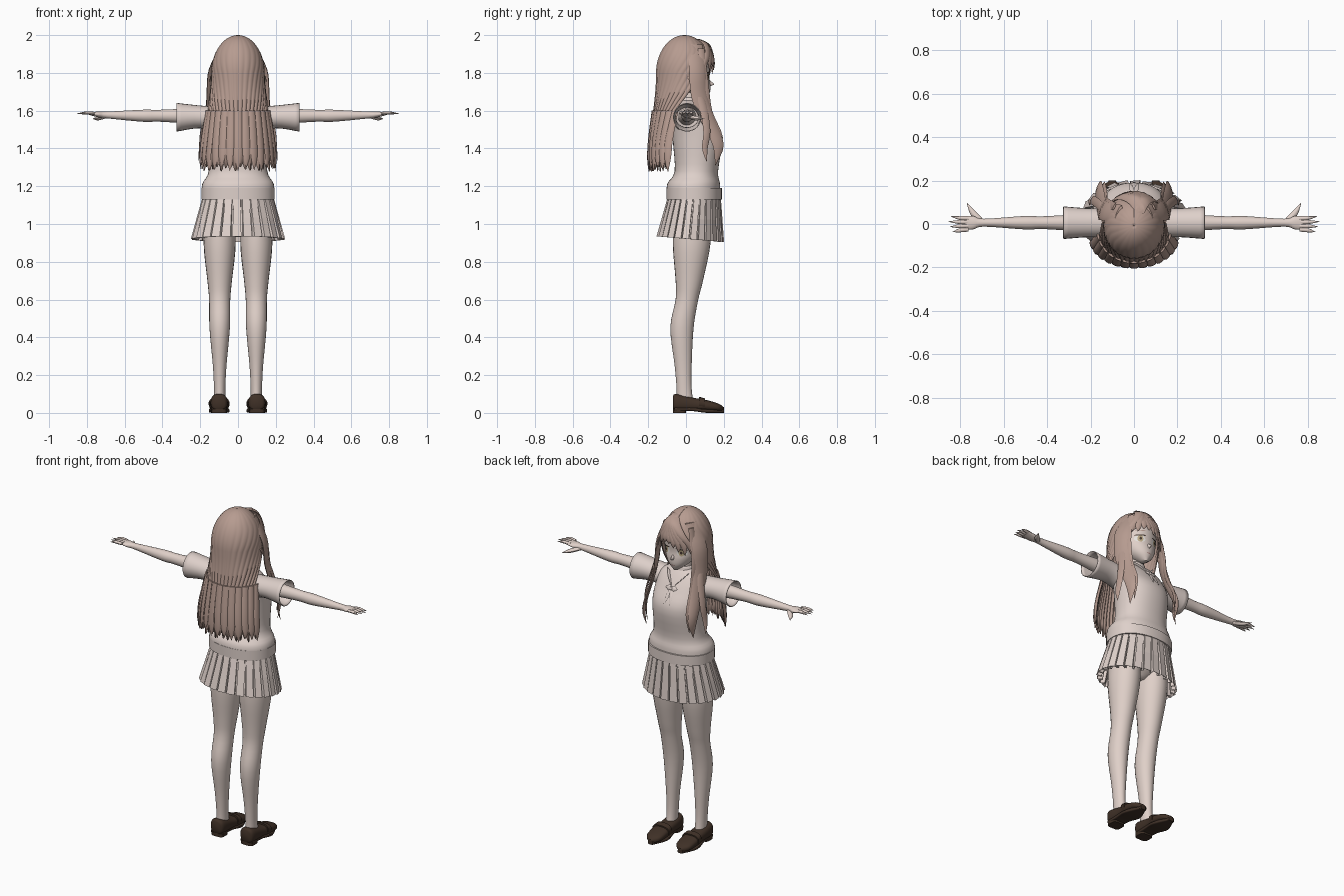
import bpy
import bmesh
import math
from math import sin, cos, pi, radians
from mathutils import Vector
from mathutils.bvhtree import BVHTree

default_cube = bpy.data.objects.get("Cube")
if default_cube:
    bpy.data.objects.remove(default_cube)


def material(name, *colour):
    mat = bpy.data.materials.new(name)
    mat.use_nodes = True
    mat.diffuse_color = (*colour, 1)
    shader = mat.node_tree.nodes["Principled BSDF"]
    shader.inputs["Base Color"].default_value = (*colour, 1)
    return mat


SKIN = material("pale skin", .74, .63, .58)
CLOTH = material("pale cloth", .73, .63, .59)
HAIR = material("rose brown hair", .47, .33, .28)
LEATHER = material("dark leather", .05, .03, .02)
WHITE = material("eye white", .85, .82, .78)
IRIS = material("tan iris", .5, .4, .24)
LASH = material("dark lash", .06, .04, .03)
LIP = material("lip", .45, .27, .25)
SIDES = ((1, "left"), (-1, "right"))
parts = []


def finish(name, bm, mat, solid=0):
    bmesh.ops.recalc_face_normals(bm, faces=bm.faces)
    mesh = bpy.data.meshes.new(name)
    bm.to_mesh(mesh)
    bm.free()
    mesh.materials.append(mat)
    part = bpy.data.objects.new(name, mesh)
    bpy.context.collection.objects.link(part)
    parts.append(part)
    if solid:
        part.modifiers.new("thickness", "SOLIDIFY").thickness = solid
    return part


def smooth(rows, steps=4):
    """Catmull-Rom curve through rows of equal length."""
    result = []
    last = len(rows) - 1
    for i in range(last):
        before, start, end, after = (rows[max(0, min(last, i + k))] for k in (-1, 0, 1, 2))
        for step in range(steps):
            t = step / steps
            result.append([b + t / 2 * (c - a + t * (2*a - 5*b + 4*c - d + t * (3*(b - c) + d - a)))
                           for a, b, c, d in zip(before, start, end, after)])
    return result + [list(rows[-1])]


def bridge(bm, rows, closed=True):
    grid = [[bm.verts.new(point) for point in row] for row in rows]
    for low, high in zip(grid, grid[1:]):
        count = len(low)
        for j in range(count if closed else count - 1):
            k = (j + 1) % count
            bm.faces.new((low[j], low[k], high[k], high[j]))
    return grid


def loft(name, rings, mat, sides=24, power=2, caps=True, solid=0):
    """Skin a smooth body through rings given as centre and two half axes."""
    def bulge(value):
        return math.copysign(abs(value) ** (2 / power), value)

    turns = [2 * pi * j / sides for j in range(sides)]
    rows = []
    for ring in smooth([[*c, *u, *v] for c, u, v in rings]):
        centre, u, v = Vector(ring[:3]), Vector(ring[3:6]), Vector(ring[6:])
        rows.append([centre + u * bulge(cos(a)) + v * bulge(sin(a)) for a in turns])
    bm = bmesh.new()
    grid = bridge(bm, rows)
    if caps:
        bm.faces.new(grid[0])
        bm.faces.new(grid[-1])
    return finish(name, bm, mat, solid)


def upright(rows, x=0):
    """Rows of height, half width, back, front."""
    return [((x, (back + front) / 2, z), (half, 0, 0), (0, (front - back) / 2, 0))
            for z, half, back, front in rows]


def sideways(rows, side):
    """Rows of reach, half depth, height, half height."""
    return [((side * x, .006, z), (0, depth, 0), (0, 0, half)) for x, depth, z, half in rows]


def lengthwise(rows, x=0):
    """Rows of y, half width, bottom, top."""
    return [((x, y, (low + top) / 2), (half, 0, 0), (0, 0, (top - low) / 2))
            for y, half, low, top in rows]


def lock(name, points, width, across, normal, mat=HAIR, flat=.3):
    """Flattened strand that tapers to a point."""
    u, v = Vector(across).normalized(), Vector(normal).normalized()
    rings = []
    for i, point in enumerate(points):
        t = i / (len(points) - 1)
        w = width * sin(pi * (1 + 3 * t) / 4) ** .5 + .001
        rings.append((point, u * w, v * w * flat))
    return loft(name, rings, mat, sides=8)


def front_surface(part):
    mesh = part.data
    tree = BVHTree.FromPolygons([v.co for v in mesh.vertices], [f.vertices for f in mesh.polygons])

    def point(x, z, lift):
        hit = tree.ray_cast(Vector((x, 1, z)), Vector((0, -1, 0)))[0]
        return Vector((x, (hit.y if hit else .05) + lift, z))
    return point


# torso, hem, hips, neck
vest = loft("vest", upright([
    (1.13, .19, -.1, .18), (1.21, .19, -.1, .18), (1.28, .155, -.06, .17), (1.45, .155, -.07, .19),
    (1.55, .155, -.07, .14), (1.62, .13, -.05, .09), (1.66, .04, -.03, .05)]), CLOTH, sides=40, power=2.2)
loft("vest_hem", upright([(z, .194, -.104, .19) for z in (1.13, 1.19)]), CLOTH, sides=40, power=2.2)
loft("hips", upright([(.93, .03, 0, .07), (1, .15, -.08, .14), (1.13, .16, -.08, .15)]), SKIN)
loft("neck", upright([(1.6, .05, -.03, .06), (1.73, .04, -.02, .06)]), SKIN)
loft("shirt_collar", upright([(1.63, .066, -.04, .07), (1.67, .05, -.03, .06)]), CLOTH, caps=False, solid=.006)

# pleated skirt
PLEATS = 26
bm = bmesh.new()
rows = []
for t in (0, .5, 1):
    row = []
    for i in range(PLEATS):
        for offset, inset in ((0, 0), (.8, .2), (.83, 1), (.97, 1)):
            a = 2 * pi * (i + offset) / PLEATS
            r = 1 - .13 * inset * (1 + 3 * t) / 4
            row.append((r * (.19 + .06 * t) * cos(a), .043 - .02 * t + r * (.143 + .037 * t) * sin(a),
                        1.135 - t * (.215 + .015 * sin(a))))
    rows.append(row)
bridge(bm, rows)
finish("pleated_skirt", bm, CLOTH, solid=.003)

on_vest = front_surface(vest)
for s, tag in SIDES:
    # legs and loafers
    loft(f"{tag}_leg", upright([
        (1.1, .07, -.06, .13), (.9, .085, -.07, .13), (.7, .065, -.055, .09), (.6, .056, -.055, .065),
        (.45, .054, -.083, .04), (.25, .036, -.06, .03), (.13, .03, -.05, .03), (.05, .03, -.05, .04)],
        s * .097), SKIN)
    x = s * .1
    loft(f"{tag}_shoe", lengthwise([
        (-.07, .03, .02, .09), (-.05, .044, .01, .1), (.04, .046, .01, .08), (.1, .052, .01, .07),
        (.17, .045, .01, .05), (.2, .01, .01, .03)], x), LEATHER, power=2.6)
    loft(f"{tag}_shoe_strap", lengthwise([(.07, .053, .02, .085), (.1, .056, .02, .077)], x), LEATHER, power=2.6)
    loft(f"{tag}_sole", lengthwise([
        (-.06, .04, .01, .03), (.03, .044, .01, .03), (.11, .054, 0, .02), (.2, .016, 0, .02)], x),
        LEATHER, power=5)
    loft(f"{tag}_heel", upright([(z, .04, -.07, 0) for z in (0, .02)], x), LEATHER, power=4)

    # sleeves, arms, hands
    loft(f"{tag}_sleeve", sideways([
        (.1, .07, 1.55, .07), (.2, .066, 1.567, .06), (.325, .075, 1.565, .076)], s),
        CLOTH, caps=False, solid=.005)
    loft(f"{tag}_arm", sideways([
        (.1, .05, 1.57, .05), (.4, .03, 1.573, .032), (.5, .031, 1.573, .032), (.69, .018, 1.577, .018),
        (.74, .031, 1.58, .015), (.79, .03, 1.585, .007)], s), SKIN)
    for i, finger in enumerate(("index", "middle", "ring", "little")):
        y = .025 - .017 * i
        reach = .855 - .012 * abs(i - 1.2)
        lock(f"{tag}_{finger}_finger", [(s * .76, y, 1.586), (s * .8, 1.1 * y, 1.588), (s * reach, 1.4 * y, 1.584)],
             .009, (0, 1, 0), (0, 0, 1), SKIN, flat=.9)
    lock(f"{tag}_thumb", [(s * .7, .01, 1.57), (s * .74, .05, 1.56), (s * .768, .096, 1.557)],
         .014, (1, -s, 0), (0, 0, 1), SKIN, flat=.8)

    # collar flaps and ribbon
    lock(f"{tag}_collar_flap", [on_vest(s * a, z, .006) for a, z in ((.06, 1.635), (.036, 1.605), (.006, 1.57))],
         .019, (s, 0, 1), (0, 1, .6), CLOTH, flat=.2)
    lock(f"{tag}_ribbon_loop", [on_vest(s * a, 1.565, .01) for a in (.003, .02, .04)],
         .014, (0, -.5, 1), (0, 1, .5), CLOTH)
    lock(f"{tag}_ribbon_tail", [on_vest(s * a, z, .007) for a, z in ((.003, 1.56), (.012, 1.52), (.02, 1.48))],
         .01, (1, 0, 0), (0, 1, .4), CLOTH)
knot = on_vest(.001, 1.562, .008)
loft("ribbon_knot", [(knot + Vector((0, 0, h)), (r, 0, 0), (0, r, 0))
                     for h, r in ((-.01, .006), (0, .011), (.01, .006))], CLOTH, sides=12)

# head and face
head = loft("head", upright([
    (1.662, .012, .07, .11), (1.7, .06, -.01, .127), (1.74, .09, -.06, .129), (1.78, .106, -.09, .124),
    (1.85, .115, -.11, .127), (1.92, .09, -.1, .11), (1.97, .01, -.01, .01)]), SKIN, sides=40)
loft("nose", lengthwise([(.115, .013, 1.725, 1.77), (.148, .002, 1.737, 1.743)]), SKIN, sides=12)
on_face = front_surface(head)


def patch(name, x, z, width, height, mat, lift, slope=0):
    """Thin oval that follows the face."""
    turns = [2 * pi * j / 24 for j in range(24)]
    bm = bmesh.new()
    grid = bridge(bm, [[on_face(x + k * width * cos(a), z + k * (height * sin(a) + slope * width * cos(a)), lift)
                        for a in turns] for k in (.1, .5, 1)])
    bm.faces.new(grid[0])
    finish(name, bm, mat)


patch("mouth", 0, 1.7, .016, .003, LIP, .002)
for s, tag in SIDES:
    x = s * .05
    patch(f"{tag}_eye_white", x, 1.782, .028, .021, WHITE, .002)
    patch(f"{tag}_iris", x, 1.781, .015, .02, IRIS, .004)
    patch(f"{tag}_pupil", x, 1.782, .006, .009, LASH, .006)
    patch(f"{tag}_upper_lash", x, 1.802, .03, .004, LASH, .005, slope=-s * .1)
    patch(f"{tag}_brow", x, 1.832, .027, .003, HAIR, .003, slope=-s * .1)


def hair_point(z, turn, swell=1):
    """Point on the hair at a height; turn runs from -1 to 1 around the back."""
    if z > 1.8:
        dome = math.sqrt(max(0, 1 - ((z - 1.8) / .2) ** 2))
        width, depth, middle = .14 * dome, .15 * dome, -.008
        spread = min(180, 128 + 430 * (z - 1.8))
    else:
        t = (1.8 - z) / .48
        ease = t * t * (3 - 2 * t)
        width, depth, middle = .14 + .06 * ease, .15 - .012 * t, -.008 - .05 * ease
        spread = max(74, 128 - 120 * t)
    a = radians(spread) * turn
    return Vector((swell * width * sin(a), middle - swell * depth * cos(a), z))


# main fall of hair with grooved strands and jagged ends
STRANDS, CUTS = 20, 6
heights = [1.8 + .2 * cos(pi * (k + .1) / 32) for k in range(16)] + [1.8 - .04 * k for k in range(13)]
bm = bmesh.new()
rows = []
for z in heights:
    groove = .012 + .05 * max(0, 1.95 - z)
    row = []
    for j in range(STRANDS * CUTS + 1):
        strand, cut = divmod(j, CUTS)
        bump = sin(pi * cut / CUTS)
        point = hair_point(z, 2 * j / (STRANDS * CUTS) - 1, 1 + groove * (bump - .4))
        if z == heights[-1]:
            point.z -= .03 * bump + .012 * sin(strand * 2.3)
        row.append(point)
    rows.append(row)
bridge(bm, rows, closed=False)
finish("hair_fall", bm, HAIR, solid=.006)

# loose tips around the back
for i in range(13):
    turn = (i - 6) / 6
    a = radians(74) * turn
    lock(f"hair_tip_{i + 1}", [hair_point(z, turn, 1.03) for z in (1.6, 1.45, 1.35, 1.29 + .015 * sin(2 * i))],
         .02, (cos(a), sin(a), 0), (sin(a), -cos(a), 0))

# swept fringe, parted off centre
PART = .03
for i in range(8):
    x = -.11 + .031 * i
    tip = 1.84 - .6 * abs(x - PART)
    sweep = []
    for share, z, depth in ((0, 1.98, .06), (.3, 1.95, .113), (.65, 1.89, .14), (.95, (1.88 + tip) / 2, .148), (1, tip, .147)):
        along = PART + (x - PART) * share
        sweep.append((along, depth * math.sqrt(1 - (along / .14) ** 2), z))
    lock(f"fringe_{i + 1}", sweep, .022, (1, -7 * x, 0), (7 * x, 1, 0))

# long locks in front of the shoulders
for s, tag in SIDES:
    def strand(name, width, *points):
        lock(f"{tag}_{name}", [(s * x, y, z) for x, y, z in points], width, (-s * .4, 1, 0), (s, .4, 0), flat=.25)

    strand("front_lock", .046, (.07, .05, 1.95), (.135, .06, 1.82), (.147, .07, 1.68), (.153, .11, 1.56),
           (.163, .17, 1.42), (.158, .155, 1.31))
    strand("inner_lock", .02, (.09, .08, 1.93), (.128, .1, 1.75), (.13, .12, 1.6), (.14, .18, 1.46), (.14, .17, 1.34))
    strand("side_wisp", .02, (.14, .02, 1.78), (.155, .08, 1.66), (.19, .11, 1.5), (.2, .1, 1.4), (.21, .11, 1.33))

# smooth shading with sharp creases
bpy.ops.object.select_all(action="DESELECT")
for part in parts:
    part.select_set(part.name != "pleated_skirt")
bpy.context.view_layer.objects.active = parts[0]
bpy.ops.object.shade_smooth_by_angle(angle=radians(45))
